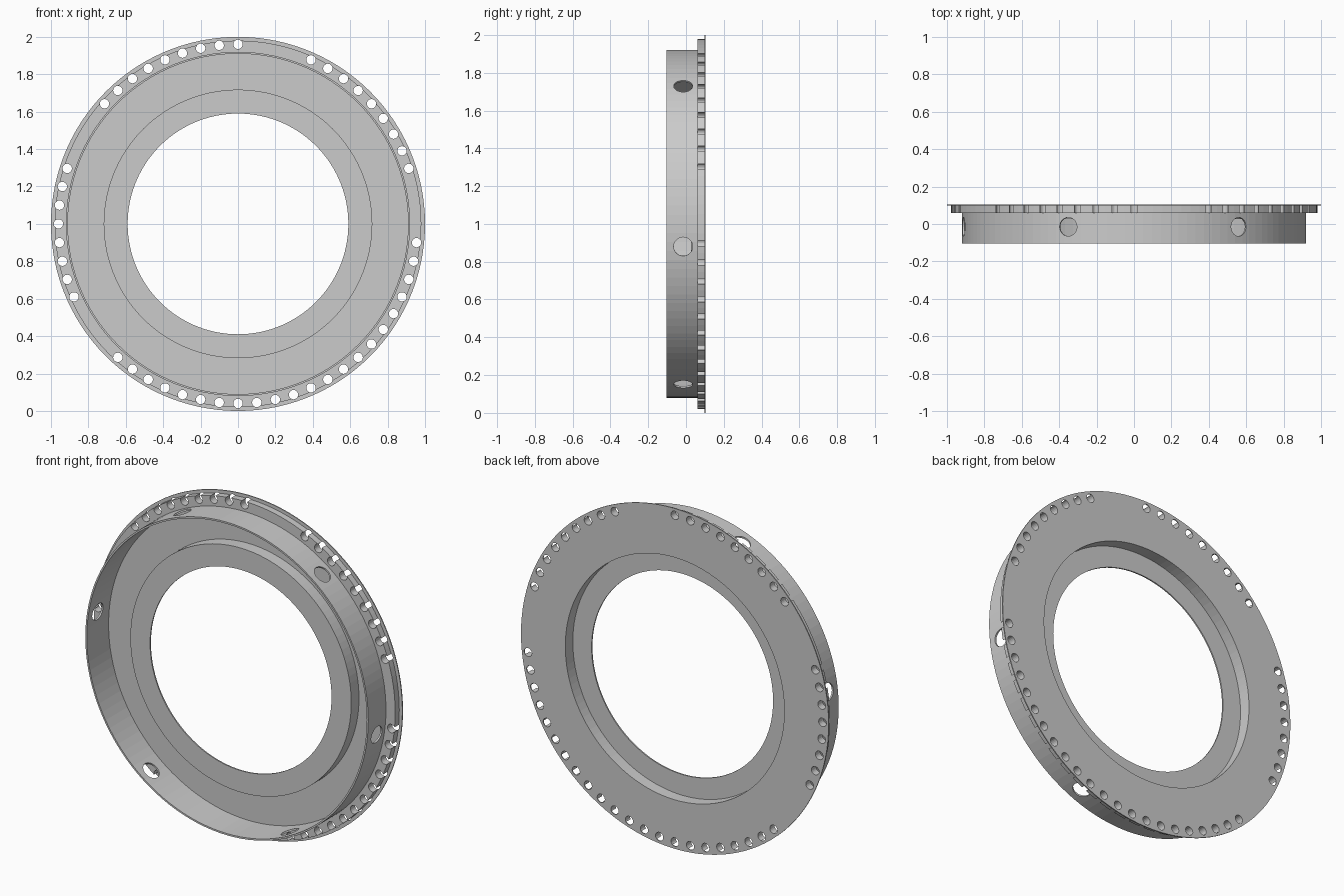
import bpy, bmesh, math
from mathutils import Matrix, Vector

if "Cube" in bpy.data.objects:
    bpy.data.objects.remove(bpy.data.objects["Cube"])

SEG = 120
CENTRE = Vector((0, 0, 1))

grey = bpy.data.materials.new("light_grey")
grey.diffuse_color = (0.6, 0.6, 0.6, 1)
grey.use_nodes = True
grey.node_tree.nodes["Principled BSDF"].inputs["Base Color"].default_value = grey.diffuse_color


def make_object(name, bm):
    bmesh.ops.recalc_face_normals(bm, faces=bm.faces)
    me = bpy.data.meshes.new(name)
    bm.to_mesh(me)
    bm.free()
    me.materials.append(grey)
    ob = bpy.data.objects.new(name, me)
    bpy.context.collection.objects.link(ob)
    return ob


def polar(r, y, a):
    # angle runs clockwise from the top, seen from the front
    return CENTRE + Vector((r * math.sin(a), y, r * math.cos(a)))


def lathe(name, profile):
    bm = bmesh.new()
    rings = [[bm.verts.new(polar(r, y, 2 * math.pi * i / SEG)) for r, y in profile]
             for i in range(SEG)]
    n = len(profile)
    for i in range(SEG):
        a, b = rings[i], rings[(i + 1) % SEG]
        for j in range(n):
            k = (j + 1) % n
            bm.faces.new((a[j], a[k], b[k], b[j]))
    return make_object(name, bm)


def add_cylinder(bm, pos, direction, radius, depth, sides):
    rot = direction.to_track_quat('Z', 'Y').to_matrix().to_4x4()
    bmesh.ops.create_cone(bm, cap_ends=True, segments=sides, radius1=radius,
                          radius2=radius, depth=depth,
                          matrix=Matrix.Translation(pos) @ rot)


# Ring body: rim wall, thicker band, thin flange and raised inner lip
ring = lathe("flanged_ring", [
    (0.91, -0.104), (0.92, -0.104), (0.92, 0.06), (0.98, 0.06),
    (0.98, 0.098), (1.0, 0.098), (1.0, 0.104), (0.712, 0.104),
    (0.712, 0.034), (0.59, 0.034), (0.59, 0.026), (0.718, 0.026),
    (0.718, 0.098), (0.91, 0.098)])

cut = bmesh.new()
# Small bolt holes every 6 degrees, with four gaps of three
gaps = {1, 2, 3, 13, 14, 15, 38, 39, 40, 49, 50, 51}
for i in range(60):
    if i not in gaps:
        add_cylinder(cut, polar(0.96, 0.09, math.radians(6 * i)),
                     Vector((0, 1, 0)), 0.025, 0.2, 20)
# Six radial holes through the rim wall
for i in range(6):
    p = polar(0.915, -0.015, math.radians(37.5 + 60 * i))
    d = Vector((p.x, 0, p.z - 1)).normalized()
    add_cylinder(cut, p, d, 0.05, 0.1, 28)
cutter = make_object("hole_cutter", cut)
cutter.hide_render = True

mod = ring.modifiers.new("holes", 'BOOLEAN')
mod.operation = 'DIFFERENCE'
mod.solver = 'EXACT'
mod.object = cutter

# Bake the holes and remove the cutter
bpy.context.view_layer.update()
dg = bpy.context.evaluated_depsgraph_get()
baked = bpy.data.meshes.new_from_object(ring.evaluated_get(dg))
ring.modifiers.clear()
ring.data = baked
bpy.data.objects.remove(cutter)
